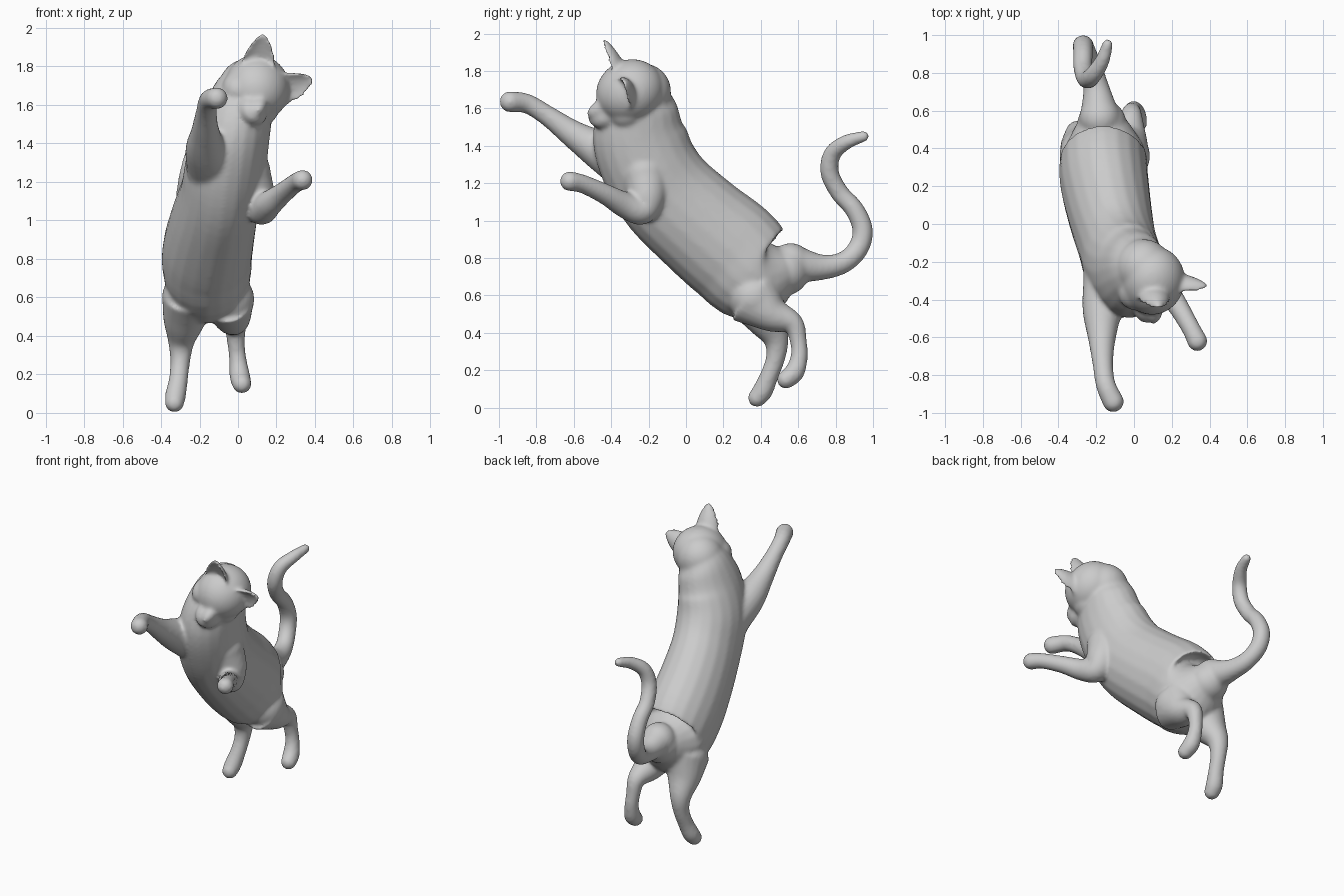
import bpy, bmesh, math
from mathutils import Vector, Matrix

old = bpy.data.objects.get("Cube")
if old:
    bpy.data.objects.remove(old, do_unlink=True)

grey = bpy.data.materials.new("soft_grey")
grey.use_nodes = True
grey.diffuse_color = (0.6, 0.6, 0.6, 1)
grey.node_tree.nodes["Principled BSDF"].inputs["Base Color"].default_value = (0.6, 0.6, 0.6, 1)

bm = bmesh.new()
SIDES, STEPS = 20, 5


def catmull(p, i, t):
    """Smooth interpolation between station i and i + 1."""
    a, b = p[max(i - 1, 0)], p[i]
    c, d = p[i + 1], p[min(i + 2, len(p) - 1)]
    return [0.5 * (2 * q + (r - o) * t + (2 * o - 5 * q + 4 * r - s) * t * t
                   + (3 * q - o - 3 * r + s) * t ** 3) for o, q, r, s in zip(a, b, c, d)]


def blob(matrix, centre, radii):
    m = matrix @ Matrix.Translation(centre) @ Matrix.Diagonal((*radii, 1))
    bmesh.ops.create_icosphere(bm, subdivisions=4, radius=1, matrix=m)


def loft(stations, side=(1, 0, 0), hollow=False, ends=True):
    """Sweep ellipses through stations of (x, y, z, half width, half depth)."""
    st = [tuple(s) if len(s) == 5 else (*s, s[3]) for s in stations]
    path = [catmull(st, i, k / STEPS) for i in range(len(st) - 1) for k in range(STEPS)]
    path.append(list(st[-1]))
    rings = []
    for i, (x, y, z, w, d) in enumerate(path):
        tangent = (Vector(path[min(i + 1, len(path) - 1)][:3])
                   - Vector(path[max(i - 1, 0)][:3])).normalized()
        across = Vector(side)
        across = (across - tangent * across.dot(tangent)).normalized()
        deep = tangent.cross(across)
        ring = []
        for k in range(SIDES):
            a = math.tau * k / SIDES
            v = math.sin(a)
            if hollow:      # crescent section, open to the front
                v = v if v > 0 else -0.45 * v
                v -= 0.3
            ring.append(bm.verts.new(Vector((x, y, z)) + across * (w * math.cos(a)) + deep * (d * v)))
        rings.append(ring)
    for lo, hi in zip(rings, rings[1:]):
        for k in range(SIDES):
            n = (k + 1) % SIDES
            bm.faces.new((lo[k], lo[n], hi[n], hi[k]))
    bm.faces.new(rings[0][::-1])
    bm.faces.new(rings[-1])
    if ends:
        for s in (st[0], st[-1]):
            blob(Matrix(), s[:3], [min(s[3:])] * 3)


# Torso from rump to nape
loft([(-0.17, 0.53, 0.73, 0.14, 0.13), (-0.16, 0.38, 0.71, 0.22, 0.26),
      (-0.16, 0.25, 0.83, 0.235, 0.29), (-0.13, 0.07, 0.98, 0.225, 0.28),
      (-0.09, -0.10, 1.14, 0.21, 0.27), (-0.06, -0.20, 1.30, 0.21, 0.26),
      (-0.02, -0.25, 1.47, 0.19, 0.25), (0.02, -0.24, 1.62, 0.17, 0.20),
      (0.05, -0.23, 1.69, 0.15, 0.15)])

# Tail
loft([(-0.18, 0.56, 0.77, 0.11), (-0.2, 0.72, 0.75, 0.07), (-0.23, 0.84, 0.775, 0.058),
      (-0.26, 0.92, 0.85, 0.056), (-0.27, 0.945, 0.95, 0.055), (-0.27, 0.90, 1.06, 0.052),
      (-0.27, 0.82, 1.15, 0.05), (-0.25, 0.767, 1.26, 0.05), (-0.22, 0.785, 1.36, 0.047),
      (-0.17, 0.86, 1.42, 0.04), (-0.14, 0.95, 1.45, 0.03)])

# Raised right front leg
loft([(-0.12, -0.28, 1.28, 0.15), (-0.165, -0.45, 1.37, 0.11), (-0.17, -0.60, 1.46, 0.075),
      (-0.165, -0.74, 1.56, 0.055), (-0.15, -0.85, 1.625, 0.053), (-0.11, -0.94, 1.635, 0.057)])

# Lower left front leg, bent at the elbow
loft([(0.04, -0.22, 1.25, 0.13), (0.09, -0.21, 1.13, 0.105), (0.12, -0.24, 1.055, 0.08),
      (0.16, -0.33, 1.085, 0.07), (0.23, -0.43, 1.14, 0.056), (0.30, -0.55, 1.195, 0.05),
      (0.335, -0.62, 1.21, 0.054)])

# Hind legs with hock and foot
loft([(-0.26, 0.36, 0.60, 0.135, 0.17), (-0.28, 0.42, 0.48, 0.11), (-0.295, 0.48, 0.37, 0.07),
      (-0.30, 0.48, 0.27, 0.052), (-0.31, 0.445, 0.17, 0.05), (-0.325, 0.41, 0.09, 0.055),
      (-0.33, 0.38, 0.052, 0.05)])
loft([(-0.05, 0.36, 0.59, 0.135, 0.17), (-0.03, 0.46, 0.50, 0.1), (-0.015, 0.57, 0.45, 0.06),
      (-0.01, 0.6, 0.36, 0.046), (0.0, 0.605, 0.27, 0.046), (0.01, 0.58, 0.19, 0.054),
      (0.02, 0.535, 0.15, 0.05)])

# Head frame, tilted towards the left shoulder and looking slightly down
lateral = Vector((0.72, 0.28, -0.64)).normalized()
forward = lateral.cross(Vector((0.655, -0.41, 0.635))).normalized()
up = forward.cross(lateral)
head = Matrix((lateral, -forward, up)).transposed().to_4x4()
head.translation = (0.1, -0.3, 1.69)
blob(head, (0, 0, 0), (0.172, 0.185, 0.165))            # skull
blob(head, (0.02, -0.17, -0.035), (0.085, 0.1, 0.068))  # muzzle
blob(head, (0.02, -0.17, 0.01), (0.045, 0.09, 0.05))    # nose bridge
for s in (-1, 1):
    blob(head, (s * 0.085, -0.06, -0.045), (0.085, 0.1, 0.085))   # cheeks

# Ears: tapering crescent shells
for base, tip in (((0.10, -0.37, 1.79), (0.132, -0.45, 1.965)),
                  ((0.22, -0.32, 1.68), (0.39, -0.34, 1.735))):
    b, t = Vector(base), Vector(tip)
    loft([(*b, 0.095, 0.085), (*b.lerp(t, 0.5), 0.075, 0.07),
          (*b.lerp(t, 0.85), 0.04, 0.045), (*t, 0.015, 0.025)],
         side=lateral, hollow=True, ends=False)

bmesh.ops.recalc_face_normals(bm, faces=bm.faces)
mesh = bpy.data.meshes.new("leaping_cat")
bm.to_mesh(mesh)
bm.free()
mesh.materials.append(grey)
cat = bpy.data.objects.new("leaping_cat", mesh)
bpy.context.collection.objects.link(cat)

# Fuse the parts into one skin and soften the joins
skin = cat.modifiers.new("fuse", 'REMESH')
skin.mode = 'VOXEL'
skin.voxel_size = 0.011
skin.use_smooth_shade = True
soft = cat.modifiers.new("soften", 'SMOOTH')
soft.factor = 0.5
soft.iterations = 12
